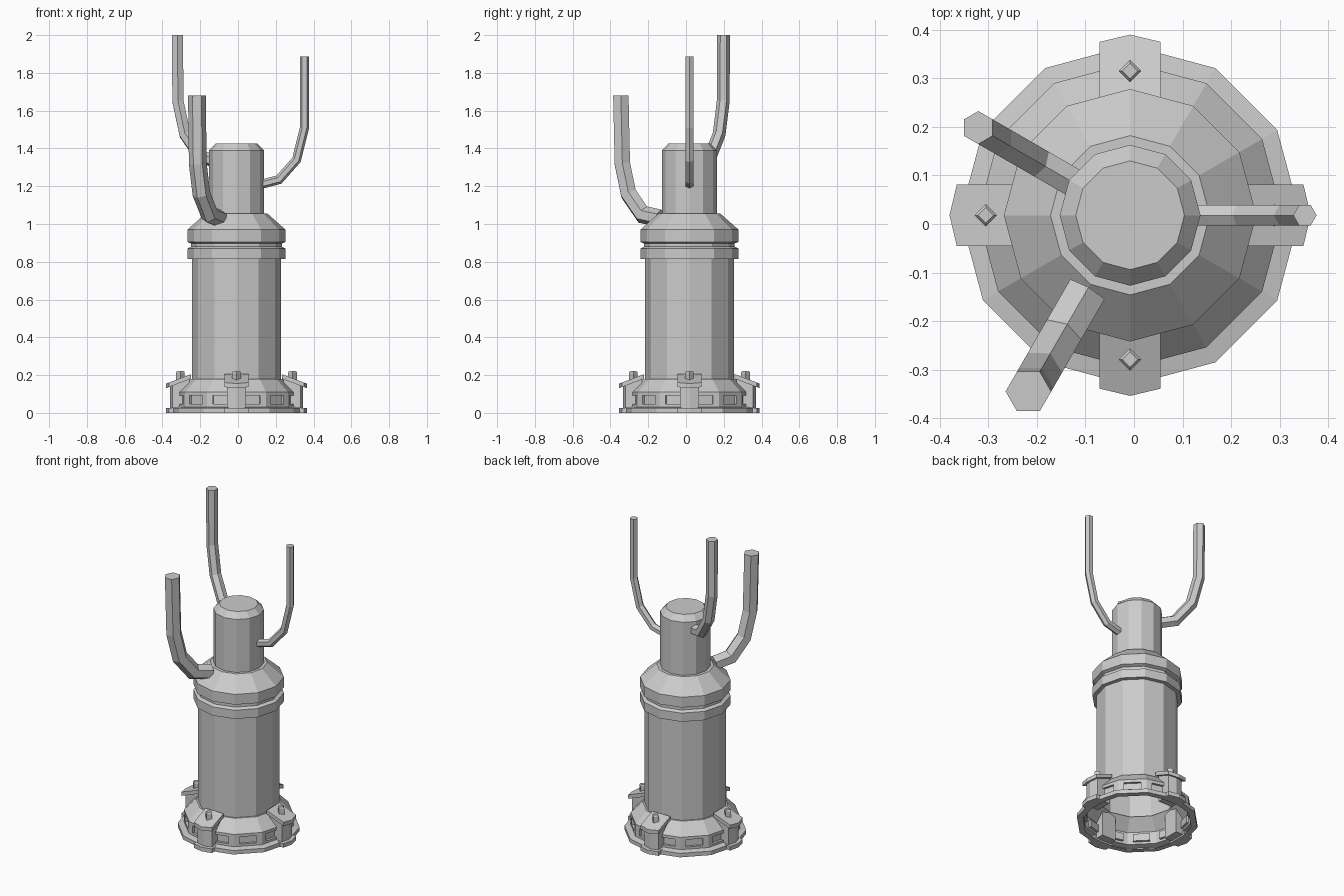
import bpy, bmesh
from math import cos, sin, pi, radians
from mathutils import Vector

if "Cube" in bpy.data.objects:
    bpy.data.objects.remove(bpy.data.objects["Cube"])

CX, CY = -0.008, 0.018     # main axis of the body
SIDES = 12


def finish(bm, name, recalc=True):
    if recalc:
        bmesh.ops.recalc_face_normals(bm, faces=bm.faces)
    me = bpy.data.meshes.new(name)
    bm.to_mesh(me)
    bm.free()
    ob = bpy.data.objects.new(name, me)
    bpy.context.collection.objects.link(ob)
    return ob


def lathe(profile, cap_top=False):
    """Revolve (radius, z) points, listed bottom to top, around the main axis."""
    bm = bmesh.new()
    rings = [[bm.verts.new((CX + r * cos(2 * pi * i / SIDES), CY + r * sin(2 * pi * i / SIDES), z))
              for i in range(SIDES)] for r, z in profile]
    for a, b in zip(rings, rings[1:]):
        for i in range(SIDES):
            j = (i + 1) % SIDES
            bm.faces.new((a[i], a[j], b[j], b[i]))
    if cap_top:
        bm.faces.new(rings[-1])
    return bm


def loft(bm, rings):
    rings = [[bm.verts.new(p) for p in ring] for ring in rings]
    n = len(rings[0])
    for a, b in zip(rings, rings[1:]):
        for i in range(n):
            j = (i + 1) % n
            bm.faces.new((a[i], a[j], b[j], b[i]))
    bm.faces.new(rings[0][::-1])
    bm.faces.new(rings[-1])


# Body tube, hollow and open at the bottom, with two collars and a narrow neck
finish(lathe([(0.235, 0.17), (0.235, 0.815), (0.26, 0.815), (0.26, 0.87), (0.24, 0.88),
              (0.24, 0.897), (0.26, 0.905), (0.26, 0.97), (0.164, 1.055), (0.145, 1.055),
              (0.145, 1.39), (0.112, 1.425)], True), "body", False)

# Base skirt with flange, and a recessed slot in each upright face
bm = lathe([(0.314, 0), (0.35, 0), (0.35, 0.025), (0.314, 0.032), (0.314, 0.11),
            (0.245, 0.18), (0.235, 0.18)])
bm.normal_update()
walls = [f for f in bm.faces if abs(f.normal.z) < 0.01 and 0.05 < f.calc_center_median().z < 0.09]
bmesh.ops.inset_individual(bm, faces=walls, thickness=0.023)
for f in walls:
    c, n = f.calc_center_median(), f.normal.copy()
    t = Vector((-n.y, n.x, 0))
    for v in f.verts:
        v.co -= t * ((v.co - c).dot(t) * 0.25)
    for v in list(f.verts):
        v.co.z -= 0.002
for f in walls:
    n = f.normal.copy()
    res = bmesh.ops.extrude_discrete_faces(bm, faces=[f])
    for v in res["faces"][0].verts:
        v.co -= n * 0.015
finish(bm, "base_skirt", False)


def place(r, t, z, ang):
    """Radial, tangential and height coordinates around the main axis."""
    return (CX + r * cos(ang) - t * sin(ang), CY + r * sin(ang) + t * cos(ang), z)


def slab(bm, ang, w, r0, r1, tip, bottom, top_in, top_out, thick=None):
    plan = [(r0, -w), (r1, -w), (tip, 0), (r1, w), (r0, w)]

    def top(r):
        return top_in + (top_out - top_in) * (r - r0) / (tip - r0)
    low = [place(r, t, bottom if thick is None else top(r) - thick, ang) for r, t in plan]
    loft(bm, [low, [place(r, t, top(r), ang) for r, t in plan]])


# Four clamp brackets: foot, pillar, sloping plate and square bolt
for k in range(4):
    a = k * pi / 2
    bm = bmesh.new()
    slab(bm, a, 0.063, 0.30, 0.357, 0.372, 0, 0.03, 0.025)
    slab(bm, a, 0.05, 0.25, 0.338, 0.352, 0.01, 0.185, 0.14)
    slab(bm, a, 0.063, 0.24, 0.357, 0.372, 0, 0.205, 0.155, 0.024)
    loft(bm, [[place(0.297 + s * cos(i * pi / 2), s * sin(i * pi / 2), z, a) for i in range(4)]
              for s, z in ((0.023, 0.16), (0.023, 0.215), (0.016, 0.223))])
    finish(bm, f"bracket_{k + 1}")


def arm(name, deg, rad, path):
    """Six-sided tube swept along a (radius, z) path in one upright plane."""
    ang = radians(deg)
    pts = [Vector(p) for p in path]
    rings = []
    for i, p in enumerate(pts):
        d_in = (p - pts[i - 1]).normalized() if i else None
        d_out = (pts[i + 1] - p).normalized() if i < len(pts) - 1 else None
        d = ((d_in or d_out) + (d_out or d_in)).normalized()
        n = Vector((d.y, -d.x)) / d.dot(d_in or d_out)
        rings.append([place(p.x + n.x * rad * cos(q * pi / 3), rad * sin(q * pi / 3),
                            p.y + n.y * rad * cos(q * pi / 3), ang) for q in range(6)])
    bm = bmesh.new()
    loft(bm, rings)
    finish(bm, name)


# Three curved arms, each at its own height and thickness
arm("right_arm", 0, 0.024, [(0.13, 1.21), (0.225, 1.235), (0.318, 1.34), (0.36, 1.51), (0.36, 1.886)])
arm("back_arm", 150, 0.034, [(0.12, 1.33), (0.22, 1.355), (0.315, 1.475), (0.358, 1.65), (0.361, 2.0)])
arm("front_arm", 240, 0.047, [(0.18, 1.03), (0.285, 1.05), (0.372, 1.16), (0.41, 1.32), (0.419, 1.68)])
